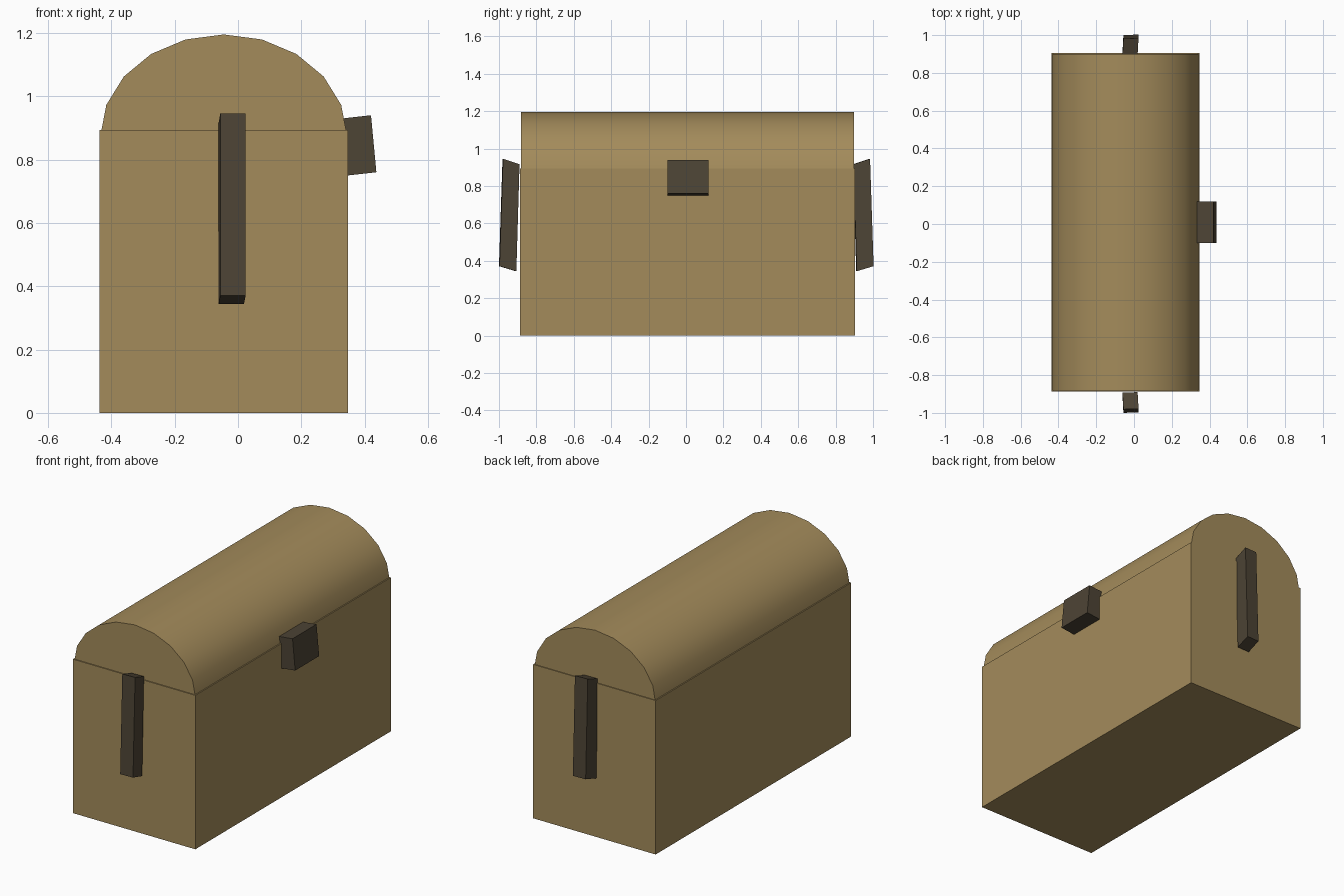
import bpy, math

if "Cube" in bpy.data.objects:
    bpy.data.objects.remove(bpy.data.objects["Cube"])


def material(name, color):
    m = bpy.data.materials.new(name)
    m.diffuse_color = (*color, 1)
    m.use_nodes = True
    m.node_tree.nodes["Principled BSDF"].inputs["Base Color"].default_value = m.diffuse_color
    return m


wood = material("tan_wood", (0.37, 0.26, 0.105))
iron = material("dark_iron", (0.075, 0.058, 0.036))


def prism(name, profile, shift, mat):
    """Extrude a closed 3D profile along the vector shift."""
    n = len(profile)
    far = [tuple(a + b for a, b in zip(p, shift)) for p in profile]
    faces = [tuple(range(n)), tuple(range(2 * n - 1, n - 1, -1))]
    faces += [(i, n + i, n + (i + 1) % n, (i + 1) % n) for i in range(n)]
    mesh = bpy.data.meshes.new(name)
    mesh.from_pydata(list(profile) + far, [], faces)
    obj = bpy.data.objects.new(name, mesh)
    bpy.context.collection.objects.link(obj)
    mesh.materials.append(mat)
    # make normals point outwards
    bpy.context.view_layer.objects.active = obj
    bpy.ops.object.select_all(action='DESELECT')
    obj.select_set(True)
    bpy.ops.object.mode_set(mode='EDIT')
    bpy.ops.mesh.select_all(action='SELECT')
    bpy.ops.mesh.normals_make_consistent(inside=False)
    bpy.ops.object.mode_set(mode='OBJECT')
    return obj


# Chest body
prism("chest_body", [(-0.438, -0.888, 0), (0.348, -0.888, 0),
                     (0.348, 0.904, 0), (-0.438, 0.904, 0)], (0, 0, 0.893), wood)

# Domed lid: smooth half ellipse, its lower edge sunk into the body
arc = [math.pi * i / 10 for i in range(11)]
prism("domed_lid", [(-0.045 + 0.39 * math.cos(a), -0.882, 0.873 + 0.322 * math.sin(a))
                    for a in arc], (0, 1.781, 0), wood)
bpy.ops.object.shade_smooth_by_angle(angle=math.radians(35))

# Tilted latch on the right side
prism("latch", [(0.420, -0.10, 0.940), (0.437, -0.10, 0.760),
                (0.340, -0.10, 0.749), (0.323, -0.10, 0.929)], (0, 0.22, 0), iron)

# Slanted handles on both ends: (x, distance out, z)
side = [(-0.056, 0.981, 0.945), (-0.056, 1.0, 0.371),
        (-0.061, 0.910, 0.344), (-0.061, 0.893, 0.916)]
for name, s in (("front_handle", -1), ("back_handle", 1)):
    prism(name, [(x, s * y, z) for x, y, z in side], (0.080, 0.003, 0), iron)
